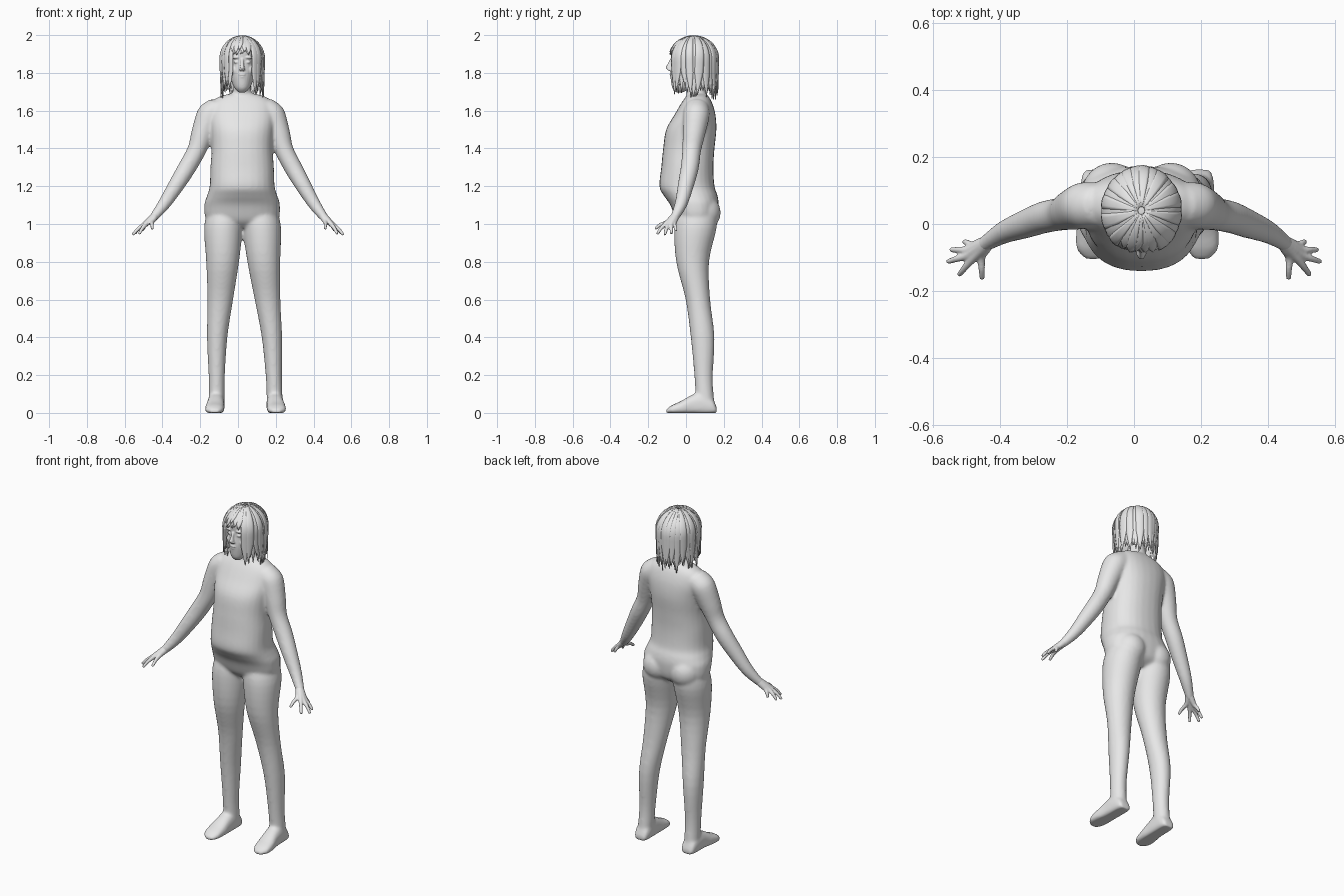
import bpy, bmesh, math, random
from mathutils import Vector as V, Matrix

random.seed(4)
if "Cube" in bpy.data.objects:
    bpy.data.objects.remove(bpy.data.objects["Cube"])

grey = bpy.data.materials.new("plain_grey")
grey.use_nodes = True
grey.diffuse_color = (0.8, 0.8, 0.8, 1)
grey.node_tree.nodes["Principled BSDF"].inputs["Base Color"].default_value = (0.8, 0.8, 0.8, 1)
MID = 0.022  # the body stands slightly to its left


def finish(name, bm, voxel=0, smooth=0):
    """Turn a bmesh into a shaded object, fused into one skin if voxel is set."""
    bmesh.ops.recalc_face_normals(bm, faces=bm.faces)
    for f in bm.faces:
        f.smooth = True
    mesh = bpy.data.meshes.new(name)
    bm.to_mesh(mesh)
    bm.free()
    mesh.materials.append(grey)
    ob = bpy.data.objects.new(name, mesh)
    bpy.context.collection.objects.link(ob)
    if voxel:
        m = ob.modifiers.new("fuse", 'REMESH')
        m.mode, m.voxel_size, m.use_smooth_shade = 'VOXEL', voxel, True
    if smooth:
        m = ob.modifiers.new("soften", 'SMOOTH')
        m.factor, m.iterations = 0.5, smooth
    return ob


def loft(bm, rings, power=2.0, sides=28, steps=4):
    """Skin through rings (centre, u, v), with spline steps between them."""
    fine, n = [], len(rings)
    for i in range(n - 1):
        a, b, c, d = (rings[min(max(j, 0), n - 1)] for j in (i - 1, i, i + 1, i + 2))
        for s in range(steps):
            t = s / steps
            fine.append([q + 0.5 * t * ((r - p) + t * ((2*p - 5*q + 4*r - w) + t * (3*q - p - 3*r + w)))
                         for p, q, r, w in zip(a, b, c, d)])
    fine.append(rings[-1])
    loops = []
    for c, u, v in fine:
        loop = []
        for k in range(sides):
            a = math.tau * k / sides
            x, y = (math.copysign(abs(f) ** (2 / power), f) for f in (math.cos(a), math.sin(a)))
            p = c + u * x + v * y
            p.z = max(p.z, 0)
            loop.append(bm.verts.new(p))
        loops.append(loop)
    for a, b in zip(loops, loops[1:]):
        for k in range(sides):
            j = (k + 1) % sides
            bm.faces.new((a[k], a[j], b[j], b[k]))
    bm.faces.new(loops[0])
    bm.faces.new(loops[-1])


def level(x, y, z, rx, ry):
    return V((x, y, z)), V((rx, 0, 0)), V((0, ry, 0))


def tube(bm, points, radii, sides=16):
    rings = []
    for i, p in enumerate(points):
        t = points[min(i + 1, len(points) - 1)] - points[max(i - 1, 0)]
        u = t.cross(V((0, 0, 1))).normalized()
        rings.append((p, u * radii[i], t.cross(u).normalized() * radii[i]))
    loft(bm, rings, sides=sides)


def ball(bm, centre, size):
    bmesh.ops.create_uvsphere(bm, u_segments=24, v_segments=16, radius=1,
                              matrix=Matrix.LocRotScale(V(centre), None, V(size)))


def arm_point(s, x, y, z):
    return V((s * x + MID * (1 - x / 0.56), y, z))


# Torso, neck, arms, legs and feet fused into one body
body = bmesh.new()
torso = [(0.98, 0.05, 0.07, 0.06), (1.02, 0.055, 0.185, 0.105), (1.1, 0.045, 0.2, 0.128),
         (1.15, 0.025, 0.186, 0.142), (1.2, 0.005, 0.172, 0.146), (1.3, 0.007, 0.168, 0.138),
         (1.4, 0.015, 0.162, 0.136), (1.5, 0.028, 0.168, 0.133), (1.58, 0.048, 0.176, 0.108),
         (1.64, 0.057, 0.165, 0.082), (1.675, 0.06, 0.12, 0.06), (1.69, 0.06, 0.06, 0.045)]
loft(body, [level(MID, y, z, rx, ry) for z, y, rx, ry in torso], power=2.3)
loft(body, [level(MID, 0.065, 1.6, 0.07, 0.06), level(MID, 0.055, 1.69, 0.05, 0.052),
            level(MID, 0.035, 1.78, 0.046, 0.05)])

arm = [(0.12, 0.057, 1.61, 0.066), (0.165, 0.055, 1.575, 0.07), (0.202, 0.042, 1.48, 0.06),
       (0.232, 0.03, 1.39, 0.05), (0.28, 0.02, 1.3, 0.048), (0.333, 0.0, 1.21, 0.043),
       (0.395, -0.025, 1.11, 0.034), (0.443, -0.055, 1.045, 0.025), (0.46, -0.067, 1.028, 0.022)]
leg = [(1.08, 0.09, 0.06, 0.09, 0.1), (0.98, 0.102, 0.05, 0.102, 0.112), (0.8, 0.109, 0.035, 0.087, 0.087),
       (0.6, 0.125, 0.063, 0.068, 0.065), (0.4, 0.145, 0.088, 0.054, 0.063),
       (0.2, 0.151, 0.093, 0.043, 0.049), (0.1, 0.153, 0.098, 0.042, 0.048), (0.03, 0.155, 0.105, 0.042, 0.05)]
foot = [(0.163, 0.155, 0.03, 0.02), (0.14, 0.155, 0.042, 0.055), (0.08, 0.156, 0.045, 0.08),
        (0.03, 0.158, 0.046, 0.07), (-0.03, 0.163, 0.051, 0.045), (-0.075, 0.165, 0.047, 0.03),
        (-0.105, 0.162, 0.025, 0.014)]
for s in (-1, 1):
    tube(body, [arm_point(s, *p[:3]) for p in arm], [p[3] for p in arm], 24)
    loft(body, [level(s * x + 0.042 - 0.018 * z, y, z, rx, ry) for z, x, y, rx, ry in leg])
    loft(body, [(V((s * x + 0.04, y, h * 0.55)), V((w, 0, 0)), V((0, 0, h * 0.8)))
                for y, x, w, h in foot], power=2.4)
    ball(body, (MID + s * 0.088, 0.088, 1.06), (0.092, 0.096, 0.095))
finish("body", body, 0.008, 10)

# Hands: each finger runs out from the wrist, so their roots form the palm
digits = [((0.486, -0.064, 1.0), (0.51, -0.052, 0.963)), ((0.498, -0.078, 0.998), (0.549, -0.077, 0.948)),
          ((0.5, -0.094, 0.997), (0.558, -0.113, 0.943)), ((0.491, -0.11, 0.998), (0.525, -0.153, 0.947)),
          ((0.46, -0.1, 1.01), (0.458, -0.165, 0.975))]
for side, s in (("right", -1), ("left", 1)):
    hand = bmesh.new()
    wrist = arm_point(s, 0.443, -0.055, 1.045)
    for knuckle, tip in digits:
        k, e = arm_point(s, *knuckle), arm_point(s, *tip)
        bend = k.lerp(e, 0.55) + V((0, 0, 0.005))
        tube(hand, [wrist, wrist.lerp(k, 0.5), k, bend, k.lerp(e, 0.94), e],
             [0.022, 0.017, 0.0125, 0.0095, 0.0075, 0.003])
    finish(side + "_hand", hand, 0.004, 3)

# Head with brow, eyes, nose, lips, cheeks and ears
head = bmesh.new()
skull = [(1.697, -0.035, 0.018, 0.018), (1.72, -0.022, 0.04, 0.05), (1.76, 0.002, 0.058, 0.082),
         (1.8, 0.022, 0.068, 0.105), (1.86, 0.035, 0.077, 0.112), (1.92, 0.036, 0.076, 0.116),
         (1.96, 0.038, 0.06, 0.092), (1.985, 0.038, 0.03, 0.05)]
loft(head, [level(MID, y, z, rx, ry) for z, y, rx, ry in skull])
loft(head, [level(MID, -0.075, 1.875, 0.008, 0.008), level(MID, -0.084, 1.85, 0.008, 0.012),
            level(MID, -0.087, 1.826, 0.013, 0.02), level(MID, -0.08, 1.812, 0.01, 0.012)])
ball(head, (MID, -0.076, 1.791), (0.02, 0.012, 0.005))
ball(head, (MID, -0.073, 1.779), (0.016, 0.012, 0.006))
ball(head, (MID, -0.055, 1.725), (0.02, 0.018, 0.016))
for s in (-1, 1):
    ball(head, (MID + s * 0.03, -0.064, 1.857), (0.015, 0.012, 0.008))
    ball(head, (MID + s * 0.032, -0.066, 1.882), (0.024, 0.014, 0.008))
    ball(head, (MID + s * 0.038, -0.045, 1.815), (0.024, 0.022, 0.026))
    ball(head, (MID + s * 0.077, 0.035, 1.845), (0.01, 0.02, 0.03))
    ball(head, (MID + s * 0.008, -0.088, 1.817), (0.008, 0.011, 0.006))
finish("head", head, 0.004, 3)

# Hair: a scalp cap under layers of flat, pointed locks falling from the crown
cap = bmesh.new()
ball(cap, (MID, 0.04, 1.875), (0.109, 0.122, 0.116))
bmesh.ops.bisect_plane(cap, geom=cap.verts[:] + cap.edges[:] + cap.faces[:],
                       plane_co=(MID, -0.02, 1.9), plane_no=(0, -0.55, -0.83), clear_outer=True)
finish("scalp_cap", cap)


def lock(bm, phi, scale, end, half):
    """One strip over the skull and straight down to height end; phi 0 is the front."""
    rows, sway, drop = [], random.uniform(-0.12, 0.12), 1.875 - end
    arc = math.radians(85) if drop > 0 else math.radians(85) - math.asin(-drop / 0.125)
    path = [(math.radians(85) - arc * i / 9, 0) for i in range(10)]
    if drop > 0:
        path += [(0, drop * i / 8) for i in range(1, 9)]
    for i, (el, fall) in enumerate(path):
        t = i / (len(path) - 1)
        w = half * min(1, 3.2 * (1 - t) + 0.08)
        out = scale * math.cos(el) * (1 - 0.25 * fall)
        row = []
        for k in (-1, -0.5, 0, 0.5, 1):
            a = phi + sway * t * t + k * w
            bulge = out + 0.02 * (1 - k * k) * math.cos(el)
            row.append(bm.verts.new((MID + 0.118 * bulge * math.sin(a), 0.04 - 0.131 * bulge * math.cos(a),
                                     1.875 + 0.122 * scale * math.sin(el) - fall)))
        rows.append(row)
    for a, b in zip(rows, rows[1:]):
        for k in range(4):
            bm.faces.new((a[k], a[k + 1], b[k + 1], b[k]))


hair = bmesh.new()
for layer, scale in enumerate((0.95, 0.985, 1.01)):
    count = 26
    for i in range(count):
        phi = math.tau * (i + layer / 3) / count
        off_front = math.degrees(min(phi, math.tau - phi))
        if off_front < 36:
            end = random.uniform(1.895, 1.925)
        elif off_front < 75:
            end = random.uniform(1.68, 1.74)
        else:
            end = random.uniform(1.655, 1.71)
        lock(hair, phi, scale + random.uniform(-0.012, 0.012), end, random.uniform(0.15, 0.2))
locks = finish("hair_locks", hair)
thick = locks.modifiers.new("thickness", 'SOLIDIFY')
thick.thickness = 0.002
